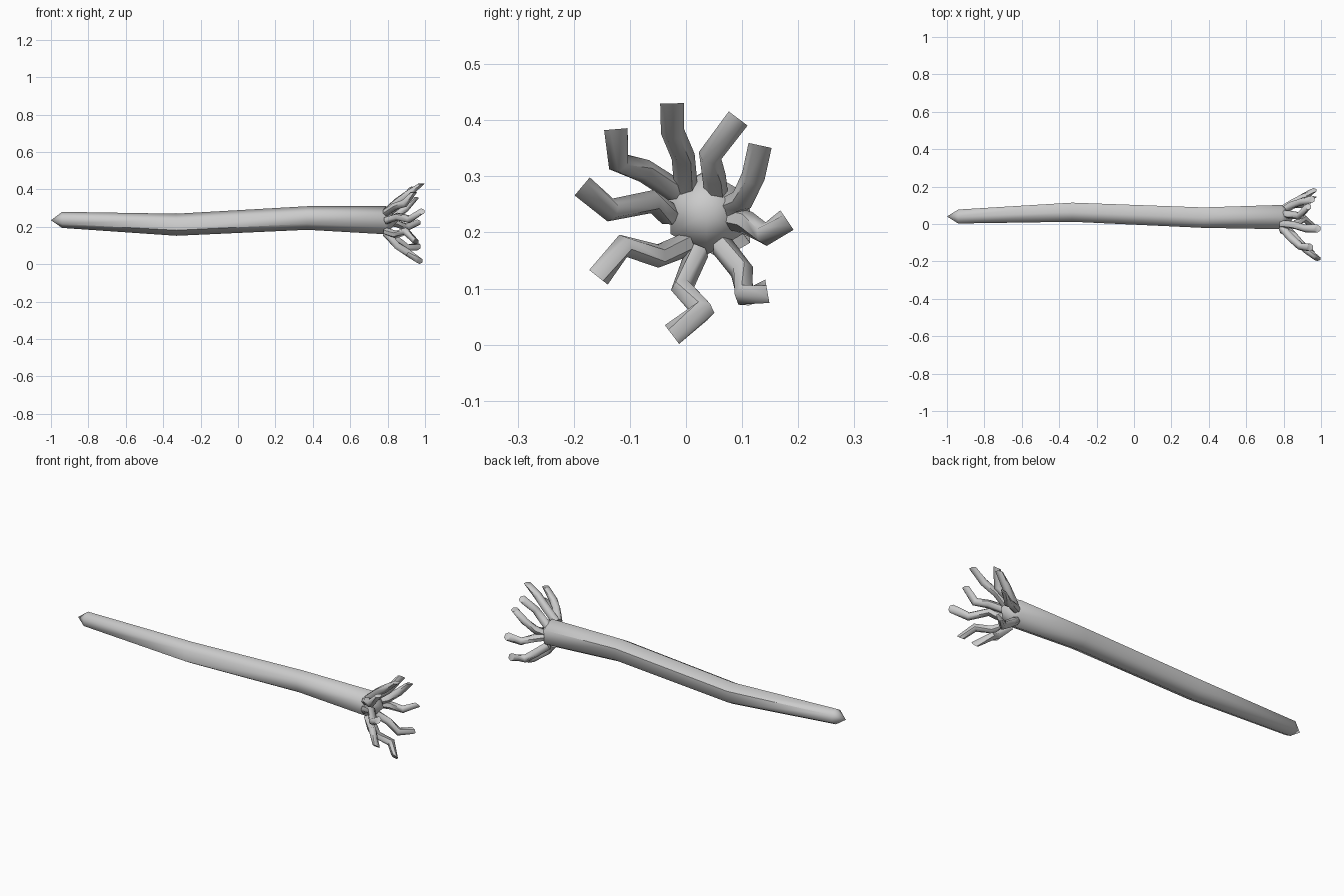
import bpy, bmesh, math
from mathutils import Vector

if "Cube" in bpy.data.objects:
    bpy.data.objects.remove(bpy.data.objects["Cube"])

def tube(name, rings, tips=(None, None), angle=60):
    """rings: list of (centre, side vector, depth vector); six-sided loft."""
    bm = bmesh.new()
    loops = []
    for c, u, v in rings:
        loops.append([bm.verts.new(c + u * math.cos(k * math.pi / 3) + v * math.sin(k * math.pi / 3))
                      for k in range(6)])
    for a, b in zip(loops, loops[1:]):
        for k in range(6):
            n = (k + 1) % 6
            bm.faces.new((a[k], a[n], b[n], b[k]))
    for loop, tip in ((loops[0], tips[0]), (loops[-1], tips[1])):
        if tip is None:
            bm.faces.new(loop)
        else:
            t = bm.verts.new(tip)
            for k in range(6):
                bm.faces.new((loop[k], loop[(k + 1) % 6], t))
    bmesh.ops.recalc_face_normals(bm, faces=bm.faces)
    me = bpy.data.meshes.new(name)
    bm.to_mesh(me)
    bm.free()
    ob = bpy.data.objects.new(name, me)
    bpy.context.collection.objects.link(ob)
    bpy.context.view_layer.objects.active = ob
    ob.select_set(True)
    bpy.ops.object.shade_smooth_by_angle(angle=math.radians(angle))
    ob.select_set(False)

# Trunk: gently bent six-sided log with pointed ends (x, y, z, radius)
trunk = [(-.94, .04, .237, .043), (-.33, .063, .211, .059),
         (.37, .034, .247, .063), (.79, .037, .235, .075)]
tube("trunk",
     [(Vector((x, y, z)), Vector((0, 0, r)), Vector((0, r, 0))) for x, y, z, r in trunk],
     (Vector((-1, .04, .235)), Vector((.86, .037, .235))))

# Roots: crooked paths in (y, z) flaring forward, then the x of the tip
roots = [
    ([(.0, .28), (-.005, .335), (-.024, .38), (-.025, .43)], .98),
    ([(.055, .26), (.05, .30), (.043, .337), (.093, .403)], .93),
    ([(.065, .238), (.1, .258), (.12, .30), (.132, .355)], .95),
    ([(.075, .227), (.11, .217), (.143, .197), (.18, .222)], .96),
    ([(.065, .175), (.1, .13), (.106, .088), (.145, .095)], .96),
    ([(.02, .165), (-.006, .1), (.03, .06), (-.025, .018)], .97),
    ([(.0, .178), (-.05, .158), (-.112, .176), (-.156, .12)], .95),
    ([(-.03, .232), (-.06, .255), (-.135, .24), (-.185, .282)], .98),
    ([(-.02, .275), (-.075, .31), (-.12, .325), (-.125, .384)], .94),
]
R = .021
for i, (path, tip_x) in enumerate(roots):
    pts = [Vector((.79 + (tip_x - .79) * k / 3, y, z)) for k, (y, z) in enumerate(path)]
    rings = []
    for k, p in enumerate(pts):
        d0 = (p - pts[k - 1]).normalized() if k else Vector()
        d1 = (pts[k + 1] - p).normalized() if k < 3 else Vector()
        t = (d0 + d1).normalized()
        side = Vector((0, -t.z, t.y)).normalized()
        depth = t.cross(side)
        if k == 3:
            depth = Vector((.9, 0, 0))   # slanted cut at the tip
        rings.append((p, side * R, depth * R))
    tube(f"root_{i + 1}", rings)
